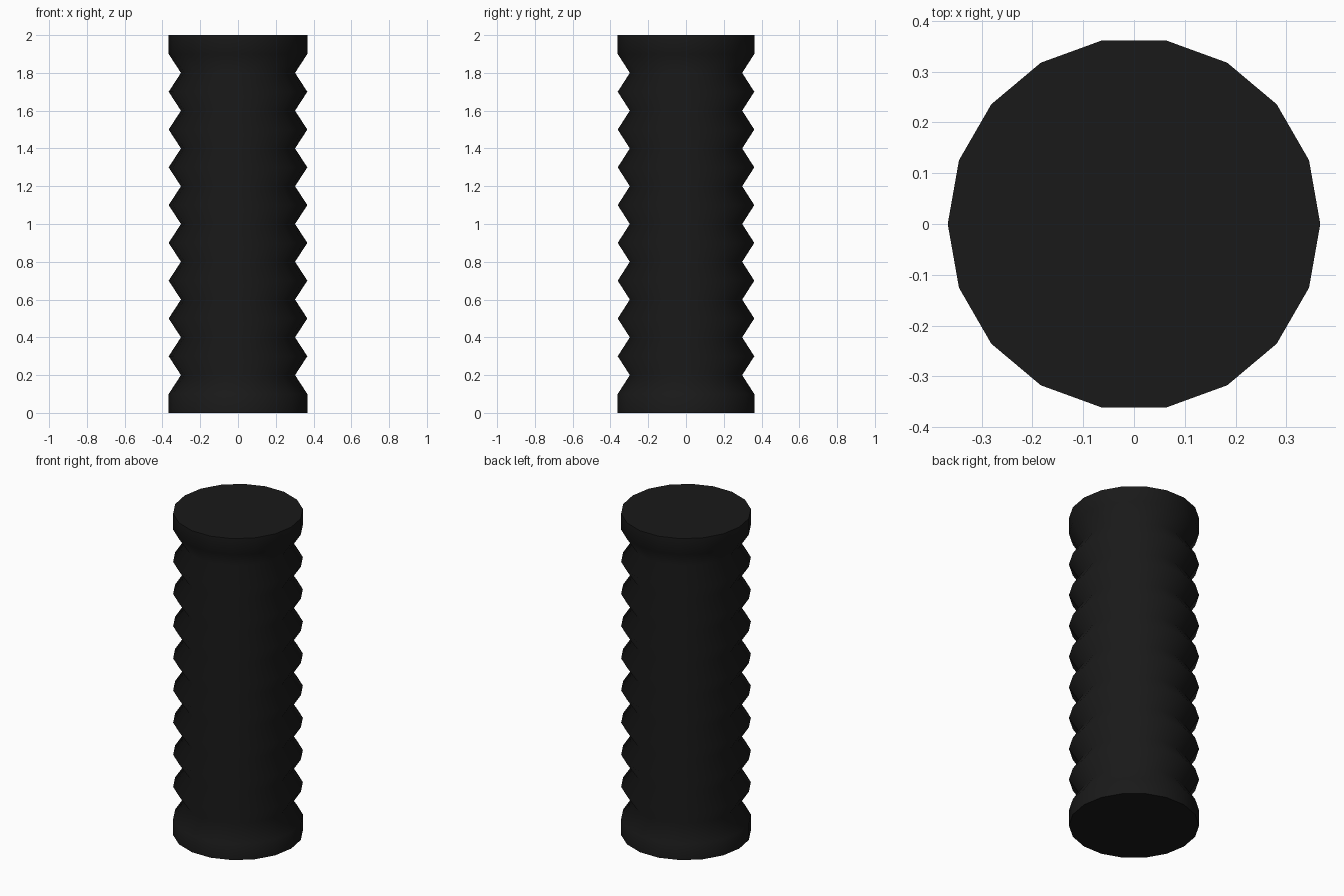
import bpy, bmesh
from math import cos, sin, pi, radians

if "Cube" in bpy.data.objects:
    bpy.data.objects.remove(bpy.data.objects["Cube"])

SIDES, R_OUT, R_IN = 18, 0.367, 0.302

# Profile: straight end collars with alternating valleys and ridges between
profile = [(R_OUT, 0.0)]
profile += [(R_OUT if i % 2 else R_IN, i * 0.1) for i in range(1, 20)]
profile += [(R_OUT, 2.0)]

# Ribbed grip, lathed around z
bm = bmesh.new()
rings = [[bm.verts.new((r * cos(2 * pi * k / SIDES), r * sin(2 * pi * k / SIDES), z))
          for k in range(SIDES)] for r, z in profile]
for lo, hi in zip(rings, rings[1:]):
    for k in range(SIDES):
        n = (k + 1) % SIDES
        bm.faces.new((lo[k], lo[n], hi[n], hi[k]))

# Flat end caps
bm.faces.new(rings[0][::-1])
bm.faces.new(rings[-1])

mesh = bpy.data.meshes.new("ribbed_grip")
bm.to_mesh(mesh)
bm.free()
grip = bpy.data.objects.new("ribbed_grip", mesh)
bpy.context.collection.objects.link(grip)

# Black rubber
rubber = bpy.data.materials.new("black_rubber")
rubber.diffuse_color = (0.01, 0.01, 0.01, 1)
rubber.use_nodes = True
rubber.node_tree.nodes["Principled BSDF"].inputs["Base Color"].default_value = rubber.diffuse_color
mesh.materials.append(rubber)

# Soft ribs, crisp cap edges
bpy.context.view_layer.objects.active = grip
grip.select_set(True)
bpy.ops.object.shade_smooth_by_angle(angle=radians(80))
